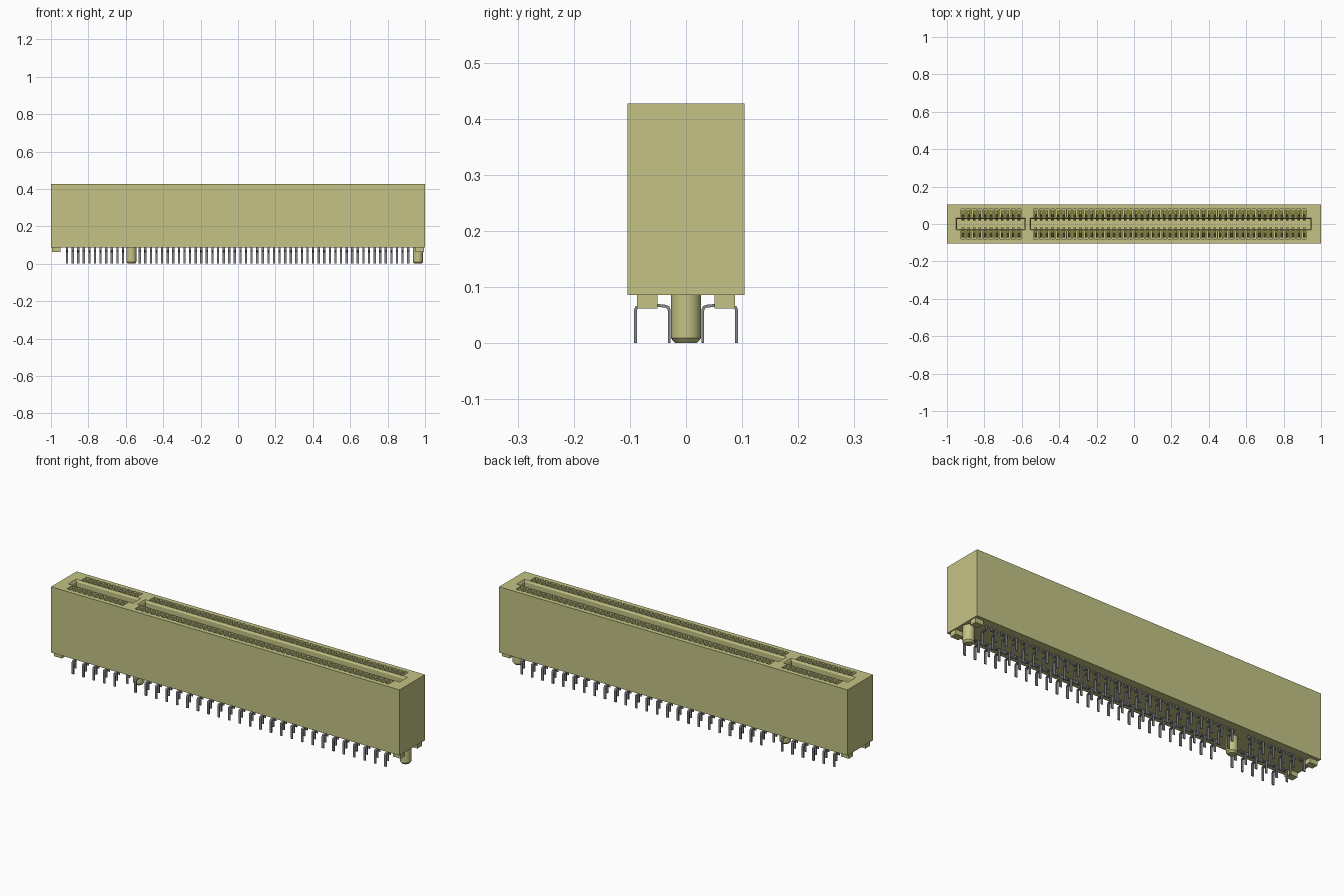
import bpy, bmesh, math
from mathutils import Vector, Matrix

cube = bpy.data.objects.get("Cube")
if cube:
    bpy.data.objects.remove(cube, do_unlink=True)


def material(name, rgb, rough=0.6):
    m = bpy.data.materials.new(name)
    m.use_nodes = True
    m.diffuse_color = (*rgb, 1)
    b = m.node_tree.nodes["Principled BSDF"]
    b.inputs["Base Color"].default_value = (*rgb, 1)
    b.inputs["Roughness"].default_value = rough
    return m


HOUSING = material("pale olive plastic", (0.55, 0.545, 0.235))
GREY = material("grey metal", (0.25, 0.25, 0.26))
GOLD = material("olive gold metal", (0.43, 0.41, 0.03))

TOP, BASE = 0.427, 0.086          # housing heights
HALF_Y = 0.104
PITCH, FIRST = 0.0299, -0.914
# Contact columns, with two places left free for the divider
COLUMNS = [i for i in range(62) if i not in (11, 12)]


def col_x(i):
    return FIRST + i * PITCH


def add_box(bm, lo, hi, flare=0.0):
    """Box between two corners; flare widens its top rim."""
    lo, hi = Vector(lo), Vector(hi)
    ret = bmesh.ops.create_cube(bm, size=1)
    for v in ret["verts"]:
        top = v.co.z > 0
        grow = flare if top else 0
        c = [(lo[k] + hi[k]) / 2 + v.co[k] * (hi[k] - lo[k]) for k in range(3)]
        c[0] += math.copysign(grow, v.co.x)
        c[1] += math.copysign(grow, v.co.y)
        v.co = c


def add_ribbon(bm, pts, x, width, thick):
    """Flat strip that follows a (y, z) path with constant thickness."""
    pts = [Vector(p) for p in pts]
    rings = []
    for k, p in enumerate(pts):
        a = (p - pts[k - 1]).normalized() if k else None
        b = (pts[k + 1] - p).normalized() if k < len(pts) - 1 else None
        a, b = a or b, b or a
        t = (a + b).normalized()
        n = Vector((-t.y, t.x)) * (thick / 2 / max(t.dot(a), 0.5))
        rings.append([bm.verts.new((x + sx * width / 2, p.x + s * n.x, p.y + s * n.y))
                      for sx, s in ((-1, -1), (1, -1), (1, 1), (-1, 1))])
    for r, q in zip(rings, rings[1:]):
        for j in range(4):
            bm.faces.new((r[j], r[(j + 1) % 4], q[(j + 1) % 4], q[j]))
    bm.faces.new(rings[0])
    bm.faces.new(rings[-1])


def finish(name, bm, mat):
    bmesh.ops.recalc_face_normals(bm, faces=bm.faces[:])
    me = bpy.data.meshes.new(name)
    bm.to_mesh(me)
    bm.free()
    if mat:
        me.materials.append(mat)
    ob = bpy.data.objects.new(name, me)
    bpy.context.scene.collection.objects.link(ob)
    return ob


# Housing block
bm = bmesh.new()
add_box(bm, (-1, -HALF_Y, BASE), (1, HALF_Y, TOP))
housing = finish("housing", bm, HOUSING)

# Cutters: card slots, their flared rims, contact pockets, windows into the slot
slots = [(-0.946, -0.586), (-0.55, 0.944)]
slot_bm, rim_bm, pocket_bm, window_bm = (bmesh.new() for _ in range(4))
for a, b in slots:
    add_box(slot_bm, (a, -0.026, 0.17), (b, 0.026, TOP + 0.05))
    add_box(rim_bm, (a, -0.026, TOP - 0.010), (b, 0.026, TOP + 0.002), 0.007)
for i in COLUMNS:
    x = col_x(i)
    for s in (-1, 1):
        y0, y1 = sorted((s * 0.037, s * 0.080))
        add_box(pocket_bm, (x - 0.011, y0, 0.10), (x + 0.011, y1, TOP + 0.05))
    add_box(window_bm, (x - 0.009, -0.045, 0.20), (x + 0.009, 0.045, 0.36))

cutters = []
for name, cb in (("slot_cutter", slot_bm), ("rim_cutter", rim_bm),
                 ("pocket_cutter", pocket_bm), ("window_cutter", window_bm)):
    cutter = finish(name, cb, None)
    cutter.hide_render = True
    cutters.append(cutter)
    mod = housing.modifiers.new(name, "BOOLEAN")
    mod.operation = "DIFFERENCE"
    mod.solver = "EXACT"
    mod.object = cutter

# Bake the cuts and drop the cutters
dg = bpy.context.evaluated_depsgraph_get()
cut_mesh = bpy.data.meshes.new_from_object(housing.evaluated_get(dg))
housing.modifiers.clear()
housing.data = cut_mesh
cut_mesh.materials.clear()
cut_mesh.materials.append(HOUSING)
for p in cut_mesh.polygons:
    p.material_index = 0
for c in cutters:
    bpy.data.objects.remove(c, do_unlink=True)

# Spring contacts and solder tails, tails staggered between two rows
SPRING = [(0.060, 0.098), (0.070, 0.17), (0.024, 0.29), (0.021, 0.305),
          (0.025, 0.32), (0.050, 0.385)]
TAIL_OUT = [(0.060, 0.10), (0.060, 0.070), (0.063, 0.066), (0.083, 0.066),
            (0.088, 0.064), (0.090, 0.059), (0.090, 0.0)]
TAIL_IN = [(0.060, 0.10), (0.060, 0.072), (0.057, 0.068), (0.037, 0.066),
           (0.032, 0.064), (0.030, 0.059), (0.030, 0.0)]
for s, side in ((-1, "front"), (1, "back")):
    springs, tails = bmesh.new(), bmesh.new()
    for i in COLUMNS:
        outer = (i % 2 == 1) == (s < 0)
        tail = TAIL_OUT if outer else TAIL_IN
        add_ribbon(springs, [(s * y, z) for y, z in SPRING], col_x(i), 0.014, 0.005)
        add_ribbon(tails, [(s * y, z) for y, z in tail], col_x(i), 0.012, 0.005)
    finish(side + "_spring_contacts", springs, GOLD)
    finish(side + "_solder_tails", tails, GREY)

# Locating pegs with a chamfered tip
for name, x in (("divider_peg", col_x(11.5)), ("end_peg", 0.962)):
    bm = bmesh.new()
    for r1, r2, z0, z1 in ((0.019, 0.027, 0.0, 0.009), (0.027, 0.027, 0.009, BASE + 0.002)):
        bmesh.ops.create_cone(bm, cap_ends=False, segments=32, radius1=r1, radius2=r2,
                              depth=z1 - z0, matrix=Matrix.Translation((x, 0, (z0 + z1) / 2)))
    bmesh.ops.remove_doubles(bm, verts=bm.verts[:], dist=0.0005)
    bmesh.ops.holes_fill(bm, edges=bm.edges[:], sides=0)
    peg = finish(name, bm, HOUSING)
    bpy.ops.object.select_all(action="DESELECT")
    peg.select_set(True)
    bpy.context.view_layer.objects.active = peg
    bpy.ops.object.shade_smooth_by_angle(angle=math.radians(30))

# Standoff feet at the four corners
bm = bmesh.new()
for sx in (-1, 1):
    for sy in (-1, 1):
        x0, x1 = sorted((sx * 0.95, sx * 0.995))
        y0, y1 = sorted((sy * 0.051, sy * 0.087))
        add_box(bm, (x0, y0, 0.062), (x1, y1, BASE + 0.001))
finish("standoff_feet", bm, HOUSING)
